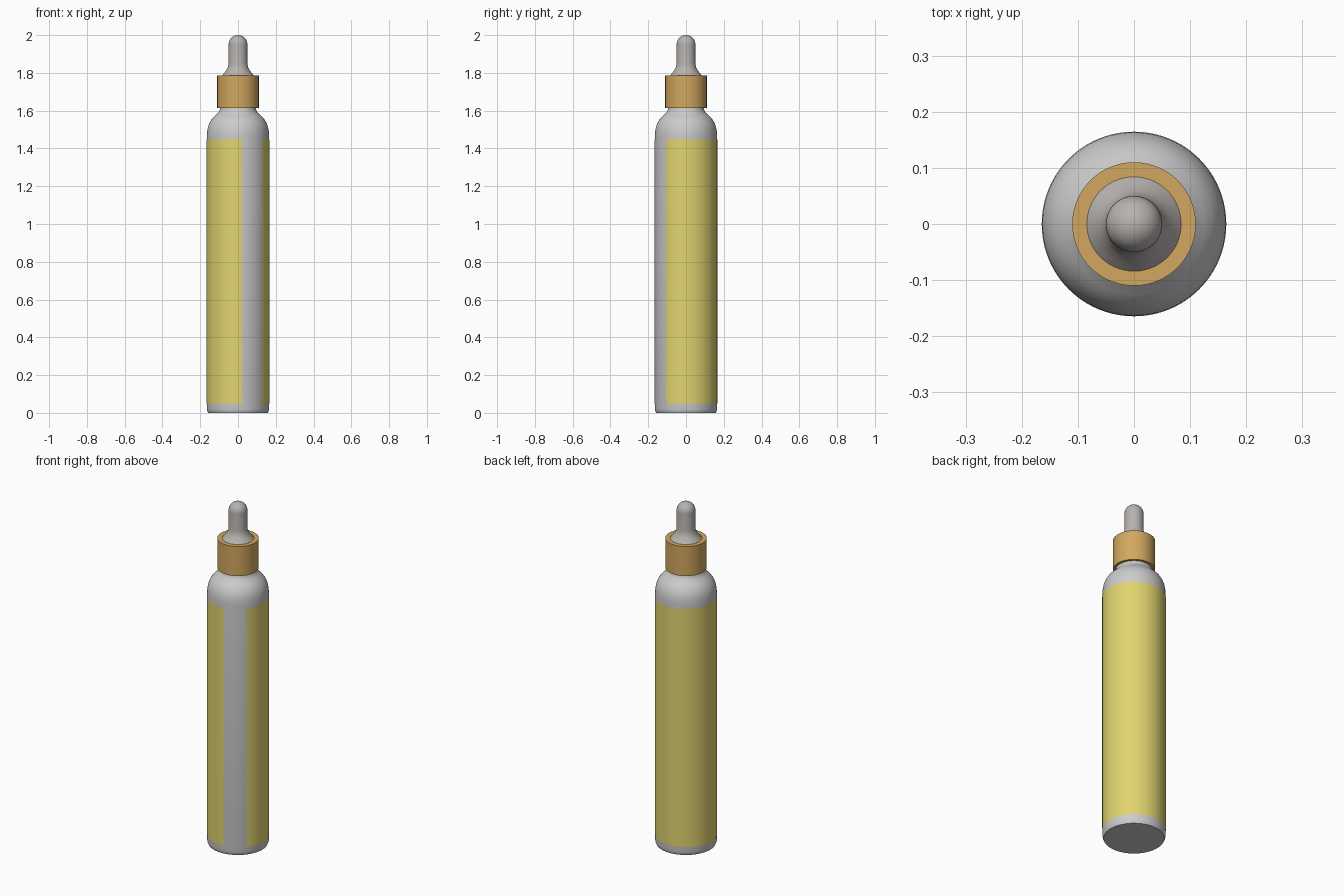
import bpy, bmesh
from math import radians, sin, cos, pi

if "Cube" in bpy.data.objects:
    bpy.data.objects.remove(bpy.data.objects["Cube"])


def material(name, rgb):
    mat = bpy.data.materials.new(name)
    mat.diffuse_color = (*rgb, 1)
    mat.use_nodes = True
    mat.node_tree.nodes["Principled BSDF"].inputs["Base Color"].default_value = mat.diffuse_color
    return mat


def revolve(name, profile, mat=None, start=0, end=360, steps=96):
    """Sweep an (r, z) profile, listed bottom to top, around the z axis."""
    bm = bmesh.new()
    rows = []
    for i in range(steps + 1):
        a = radians(start + (end - start) * i / steps)
        rows.append([bm.verts.new((r * cos(a), r * sin(a), z)) for r, z in profile])
    for a, b in zip(rows, rows[1:]):
        for j in range(len(profile) - 1):
            bm.faces.new((a[j], b[j], b[j + 1], a[j + 1]))
    # Weld the seam and the poles
    bmesh.ops.remove_doubles(bm, verts=bm.verts, dist=1e-5)
    mesh = bpy.data.meshes.new(name)
    bm.to_mesh(mesh)
    bm.free()
    obj = bpy.data.objects.new(name, mesh)
    bpy.context.collection.objects.link(obj)
    if mat:
        mesh.materials.append(mat)
    bpy.ops.object.select_all(action='DESELECT')
    obj.select_set(True)
    bpy.context.view_layer.objects.active = obj
    bpy.ops.object.shade_smooth_by_angle(angle=radians(35))
    return obj


yellow = material("label_yellow", (0.75, 0.66, 0.16))
tan = material("collar_tan", (0.64, 0.39, 0.115))
warm_grey = material("bulb_grey", (0.48, 0.45, 0.43))

# Bottle: chamfered foot, straight wall, round shoulder, neck inside the collar
revolve("bottle", [
    (0, 0), (0.158, 0), (0.163, 0.012), (0.1645, 0.022), (0.1645, 1.465),
    (0.163, 1.49), (0.159, 1.513), (0.151, 1.535), (0.139, 1.555),
    (0.125, 1.57), (0.111, 1.583), (0.101, 1.594), (0.096, 1.605),
    (0.095, 1.62), (0.095, 1.7), (0, 1.7)])

# Label: thin wrap that leaves a vertical gap at the front right
revolve("label", [(0.1658, 0.05), (0.1658, 1.447)], yellow, start=-39.5, end=277.3)

# Collar: closed ring around the neck
revolve("collar", [(0.084, 1.614), (0.110, 1.614), (0.110, 1.787),
                   (0.084, 1.787), (0.084, 1.614)], tan)

# Dropper bulb: flared foot, straight stem, hemispherical tip
tip = [(0.05 * cos(pi / 2 * i / 12), 1.95 + 0.05 * sin(pi / 2 * i / 12)) for i in range(12)]
revolve("dropper_bulb", [(0.084, 1.74), (0.084, 1.786), (0.073, 1.799), (0.061, 1.815),
                         (0.053, 1.832), (0.05, 1.85)] + tip + [(0, 2.0)], warm_grey)
